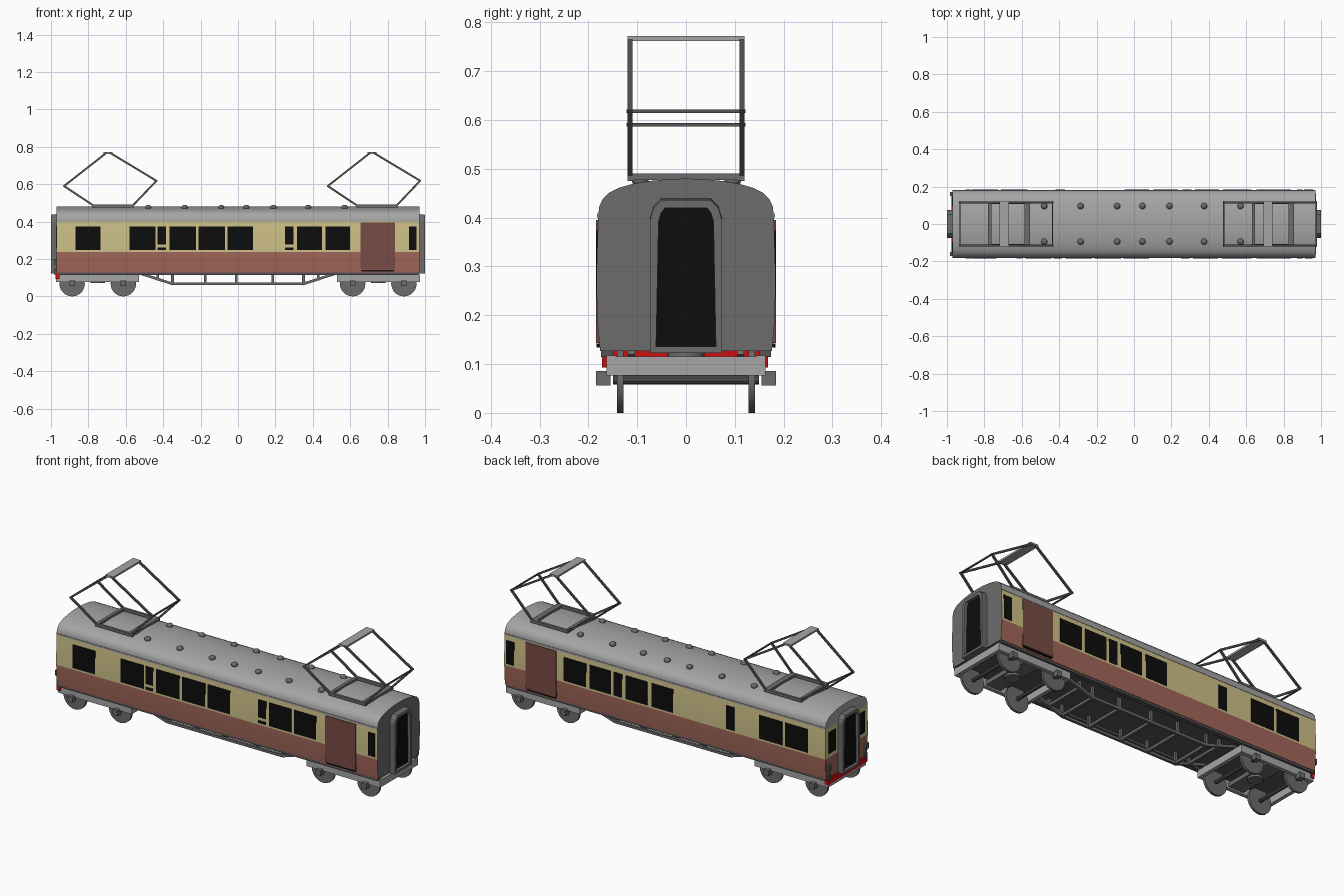
import bpy, bmesh, math
from mathutils import Vector, Matrix

if "Cube" in bpy.data.objects:
    bpy.data.objects.remove(bpy.data.objects["Cube"])

def mat(name, r, g, b):
    m = bpy.data.materials.new(name)
    m.diffuse_color = (r, g, b, 1)
    m.use_nodes = True
    m.node_tree.nodes["Principled BSDF"].inputs["Base Color"].default_value = m.diffuse_color
    return m

CREAM = mat("cream", .62, .53, .25)
BROWN = mat("red_brown", .36, .135, .10)
DOOR = mat("door_brown", .19, .072, .06)
LIGHT = mat("light_grey", .38, .38, .38)
GREY = mat("end_grey", .15, .15, .15)
DARK = mat("dark_grey", .09, .09, .09)
BLACK = mat("black", .004, .004, .004)
RED = mat("signal_red", .6, .005, .005)

def finish(bm, name, mats, smooth=False):
    bmesh.ops.recalc_face_normals(bm, faces=bm.faces)
    me = bpy.data.meshes.new(name)
    bm.to_mesh(me)
    bm.free()
    for m in mats:
        me.materials.append(m)
    ob = bpy.data.objects.new(name, me)
    bpy.context.collection.objects.link(ob)
    if smooth:
        bpy.ops.object.select_all(action='DESELECT')
        ob.select_set(True)
        bpy.context.view_layer.objects.active = ob
        bpy.ops.object.shade_smooth_by_angle(angle=math.radians(35))
    return ob

def boxes(name, m, items):
    """items: (x0, x1, y0, y1, z0, z1)"""
    bm = bmesh.new()
    for x0, x1, y0, y1, z0, z1 in items:
        M = Matrix.Translation(((x0+x1)/2, (y0+y1)/2, (z0+z1)/2)) @ Matrix.Diagonal((x1-x0, y1-y0, z1-z0, 1))
        bmesh.ops.create_cube(bm, size=1, matrix=M)
    return finish(bm, name, [m])

def rods(name, m, items, w=.011):
    """square bars between pairs of points"""
    bm = bmesh.new()
    for a, b in items:
        a, b = Vector(a), Vector(b)
        d = b - a
        x = d.normalized()
        y = Vector((0, 1, 0)) if abs(x.y) < .9 else Vector((1, 0, 0))
        z = x.cross(y).normalized()
        y = z.cross(x)
        R = Matrix((x, y, z)).transposed().to_4x4()
        M = Matrix.Translation((a+b)/2) @ R @ Matrix.Diagonal((d.length + w*.6, w, w, 1))
        bmesh.ops.create_cube(bm, size=1, matrix=M)
    return finish(bm, name, [m])

def discs(name, m, items, seg=24):
    """cylinders: (x, y, z, radius, depth, axis)"""
    bm = bmesh.new()
    for x, y, z, r, d, ax in items:
        R = Matrix.Rotation(math.pi/2, 4, 'X') if ax == 'Y' else Matrix()
        bmesh.ops.create_cone(bm, cap_ends=True, segments=seg, radius1=r, radius2=r, depth=d,
                              matrix=Matrix.Translation((x, y, z)) @ R)
    return finish(bm, name, [m], True)

def both(items):
    """repeat boxes on the other side of the centre line"""
    return items + [(a, b, -d, -c, e, f) for a, b, c, d, e, f in items]

# body shell: half profile mirrored, coloured by height and end
half = [(.176, .127), (.181, .18), (.183, .237), (.183, .3), (.18, .40), (.178, .422), (.171, .438),
        (.158, .451), (.138, .461), (.11, .469), (.075, .475), (.038, .479)]
bm = bmesh.new()
loops = [[[bm.verts.new((x, s*y, z)) for y, z in half] for s in (-1, 1)] for x in (-.97, .97)]
top = [bm.verts.new((x, 0, .48)) for x in (-.97, .97)]
def colour(z):
    return 1 if z < .237 else 0 if z < .40 else 2
for i in range(len(half)-1):
    zc = (half[i][1] + half[i+1][1]) / 2
    for s in (0, 1):
        f = bm.faces.new((loops[0][s][i], loops[1][s][i], loops[1][s][i+1], loops[0][s][i+1]))
        f.material_index = colour(zc)
    for e in (0, 1):
        f = bm.faces.new((loops[e][0][i], loops[e][1][i], loops[e][1][i+1], loops[e][0][i+1]))
        f.material_index = 3 if e else colour(zc)
for s in (0, 1):
    bm.faces.new((loops[0][s][-1], loops[1][s][-1], top[1], top[0])).material_index = 2
for e in (0, 1):
    bm.faces.new((loops[e][0][-1], loops[e][1][-1], top[e])).material_index = 3 if e else 2
bm.faces.new((loops[0][0][0], loops[1][0][0], loops[1][1][0], loops[0][1][0])).material_index = 4
finish(bm, "body_shell", [CREAM, BROWN, LIGHT, GREY, DARK], True)

# gutters and sills
boxes("roof_gutters", LIGHT, both([(-.97, .97, .176, .182, .40, .409)]))
boxes("underfloor_sills", DARK, both([(-.965, .965, .15, .174, .115, .13)]))

# side windows, (x0, x1, split pane)
front = [(-.87, -.735, 0), (-.58, -.44, 0), (-.43, -.385, 1), (-.365, -.225, 0), (-.21, -.07, 0), (-.055, .08, 0),
         (.25, .298, 1), (.315, .45, 0), (.467, .60, 0), (.915, .955, 0)]
back = [(.91, .957, 0), (.475, .61, 0), (.325, .455, 0), (.258, .308, 0), (.105, .235, 0), (-.05, .08, 0),
        (-.42, -.37, 0), (-.71, -.57, 0), (-.865, -.727, 0)]
panes = []
for s, wins in ((-1, front), (1, back)):
    y0, y1 = sorted((s*.1765, s*.1845))
    for a, b, split in wins:
        for z0, z1 in ([(.247, .262), (.278, .374)] if split else [(.247, .374)]):
            panes.append((a, b, y0, y1, z0, z1))
boxes("side_windows", BLACK, panes)

# sliding doors and thresholds
boxes("side_doors", DOOR, both([(.655, .84, .1765, .1845, .143, .395)]))
boxes("door_thresholds", BLACK, both([(.66, .835, .174, .183, .134, .142)]))

# cab end windows, lamps and buffer beam
boxes("cab_windows", BLACK, both([(-.974, -.966, .095, .155, .26, .375)]))
boxes("cab_lamps", DARK, both([(-.985, -.968, .15, .172, .17, .20), (-.98, -.968, .15, .165, .115, .15)]))
boxes("buffer_beam", RED, [(-.975, -.955, -.172, .168, .093, .128)])

# gangways at both ends: arched frame with a recessed black opening
arch = [(.074, .123), (.074, .395), (.066, .42), (.05, .436)]
for name, s in (("gangway_left", -1), ("gangway_right", 1)):
    bm = bmesh.new()
    ring = [(y, z) for y, z in arch] + [(-y, z) for y, z in reversed(arch)]
    a = [bm.verts.new((s*.96, y, z + (.005 if z > .39 else 0))) for y, z in ring]
    b = [bm.verts.new((s*1.0, y, z)) for y, z in ring]
    for i in range(len(ring)):
        j = (i+1) % len(ring)
        bm.faces.new((a[i], a[j], b[j], b[i]))
    bm.faces.new(a)
    cap = bm.faces.new(b)
    bmesh.ops.recalc_face_normals(bm, faces=bm.faces)
    bmesh.ops.inset_individual(bm, faces=[cap], thickness=.018)
    bmesh.ops.inset_individual(bm, faces=[cap], thickness=.0005, depth=-.015)
    cap.material_index = 1
    finish(bm, name, [GREY, BLACK])

# roof ventilators
bm = bmesh.new()
for x in (-.48, -.285, -.09, .045, .19, .375, .57):
    for y in (-.094, .096):
        bmesh.ops.create_uvsphere(bm, u_segments=12, v_segments=8, radius=.017,
                                  matrix=Matrix.Translation((x, y, .476)) @ Matrix.Diagonal((1, 1, .8, 1)))
finish(bm, "roof_ventilators", [GREY], True)

# pantographs
for name, dx in (("left", 0), ("right", 1.41)):
    x0, x1 = -.78 + dx, -.555 + dx
    boxes("pantograph_base_" + name, GREY,
          both([(x0, x1, .106, .12, .475, .49)]) +
          [(x0, x0+.018, -.12, .12, .477, .49), (x1-.03, x1, -.12, .12, .477, .49)])
    kl, kr = (-.93+dx, .59), (-.436+dx, .618)
    bars = []
    for y in (-.115, .115):
        for foot, knee, head in ((x0+.008, kl, -.705+dx), (x1-.008, kr, -.682+dx)):
            k = (knee[0], y, knee[1])
            bars += [((foot, y, .485), k), (k, (head, y, .766))]
    rods("pantograph_arms_" + name, DARK, bars, .010)
    rods("pantograph_crossbars_" + name, DARK,
         [((k[0], -.12, k[1]), (k[0], .12, k[1])) for k in (kl, kr)], .007)
    boxes("pantograph_head_" + name, LIGHT, [(-.718+dx, -.67+dx, -.12, .12, .762, .772)])

# bogies
for name, cx in (("left", -.75), ("right", .75)):
    l, r = cx-.222, cx+.222
    boxes("bogie_frame_" + name, LIGHT, both([(l, r, .143, .163, .077, .118)]) +
          [(l, l+.02, -.15, .15, .077, .116), (r-.02, r, -.15, .15, .077, .116)])
    boxes("bogie_bolster_" + name, GREY, [(cx-.045, cx+.045, -.145, .145, .085, .108)])
    axles = (cx-.137, cx+.137)
    discs("bogie_wheels_" + name, GREY, [(x, y, .068, .068, .013, 'Y') for x in axles for y in (-.135, .135)], 28)
    discs("bogie_axles_" + name, DARK, [(x, 0, .068, .01, .30, 'Y') for x in axles], 10)
    discs("bogie_pivot_" + name, GREY, [(cx, 0, .10, .038, .055, 'Z')])
    boxes("axle_boxes_" + name, GREY, both([(x-.015, x+.015, .155, .184, .056, .086) for x in axles]))

# underframe truss
low = .067
bars = []
for y in (-.112, .112):
    bars += [((-.35, y, low), (.35, y, low)), ((-.53, y, .125), (-.35, y, low)), ((.53, y, .125), (.35, y, low))]
    bars += [((x, y, low), (x, y, .127)) for x in (-.35, -.175, -.01, .185, .35)]
    bars += [((x, y, .093), (x, y, .127)) for x in (-.43, .43)]
bars += [((x, -.112, low), (x, .112, low)) for x in (-.35, -.175, -.01, .185, .35)]
bars += [((x, -.112, .093), (x, .112, .093)) for x in (-.43, .43)]
rods("underframe_truss", GREY, bars, .014)
